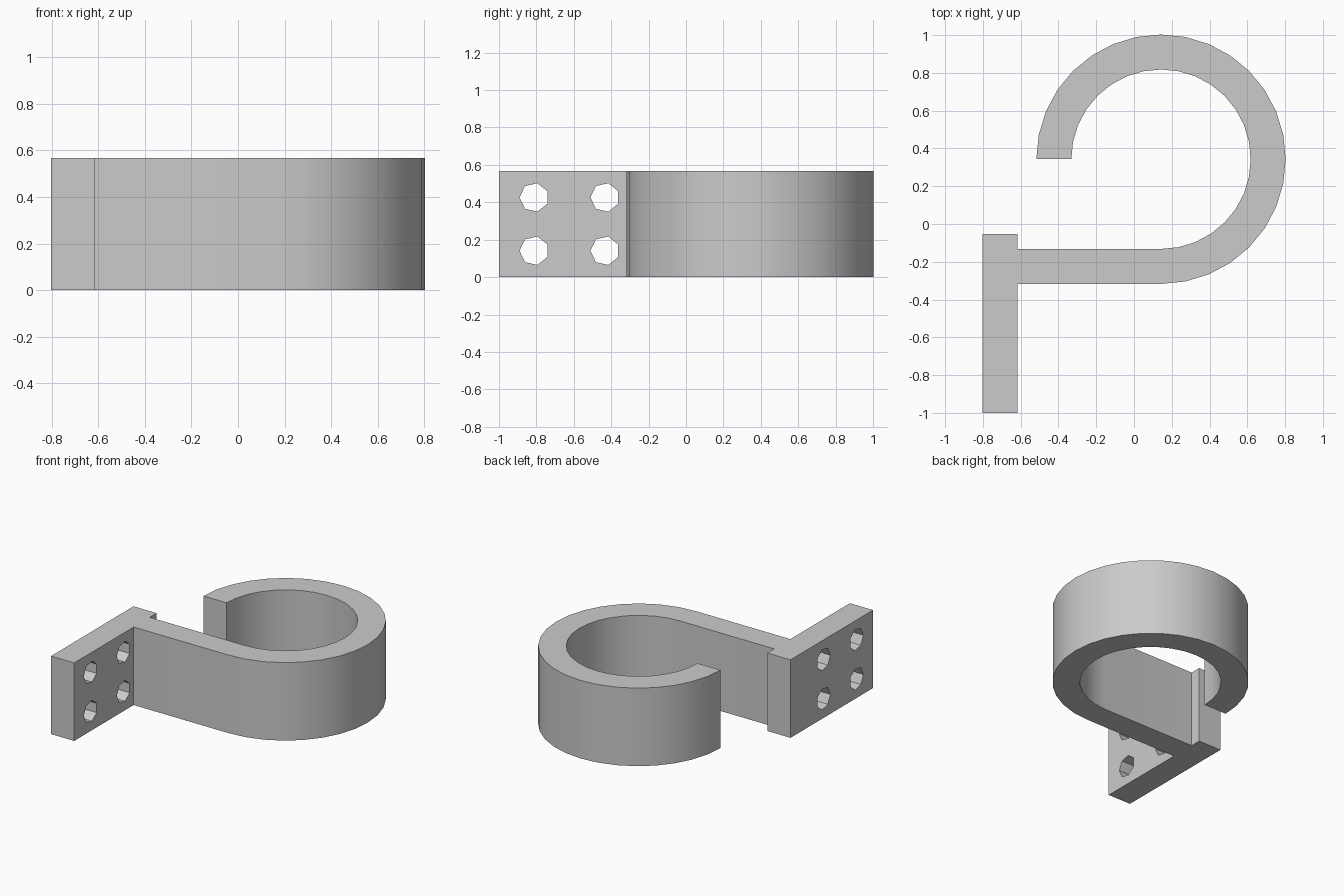
import bpy, bmesh
from math import cos, sin, radians, tau
from mathutils import Matrix

if "Cube" in bpy.data.objects:
    bpy.data.objects.remove(bpy.data.objects["Cube"], do_unlink=True)

HEIGHT = 0.567
CX, CY = 0.143, 0.343               # ring centre
R_OUT, R_IN = 0.66, 0.475
PLATE_L, PLATE_R = -0.803, -0.617   # mounting plate thickness
PLATE_FRONT, PLATE_BACK = -1.0, -0.053
STEPS = 24                          # segments in the three-quarter ring

grey = bpy.data.materials.new("light grey")
grey.use_nodes = True
grey.diffuse_color = (0.6, 0.6, 0.6, 1)
grey.node_tree.nodes["Principled BSDF"].inputs["Base Color"].default_value = (0.6, 0.6, 0.6, 1)


def arc(radius):
    angles = [radians(-90 + 270 * i / STEPS) for i in range(STEPS + 1)]
    return [(CX + radius * cos(a), CY + radius * sin(a)) for a in angles]


def make_object(name, bm):
    bmesh.ops.recalc_face_normals(bm, faces=bm.faces)
    mesh = bpy.data.meshes.new(name)
    bm.to_mesh(mesh)
    bm.free()
    obj = bpy.data.objects.new(name, mesh)
    bpy.context.collection.objects.link(obj)
    return obj


def extrude_outline(name, points, direction):
    bm = bmesh.new()
    face = bm.faces.new([bm.verts.new(p) for p in points])
    result = bmesh.ops.extrude_face_region(bm, geom=[face], use_keep_orig=True)
    top = [v for v in result["geom"] if isinstance(v, bmesh.types.BMVert)]
    bmesh.ops.translate(bm, verts=top, vec=direction)
    return make_object(name, bm)


# Hook bracket: plate, straight arm and open ring share one outline
outline = [(PLATE_L, PLATE_FRONT), (PLATE_R, PLATE_FRONT), (PLATE_R, CY - R_OUT)]
outline += arc(R_OUT) + arc(R_IN)[::-1]
outline += [(PLATE_R, CY - R_IN), (PLATE_R, PLATE_BACK), (PLATE_L, PLATE_BACK)]
bracket = extrude_outline("hook_bracket", [(x, y, 0) for x, y in outline], (0, 0, HEIGHT))
bracket.data.materials.append(grey)

# Four seven-sided screw holes through the plate
for y in (-0.812, -0.433):
    for z in (0.141, 0.426):
        ring = [(PLATE_L - 0.1, y - 0.078 * cos(tau * i / 7), z + 0.078 * sin(tau * i / 7))
                for i in range(7)]
        cutter = extrude_outline("screw_hole_cutter", ring, (0.4, 0, 0))
        cutter.hide_render = True
        mod = bracket.modifiers.new("screw_hole", "BOOLEAN")
        mod.operation = "DIFFERENCE"
        mod.solver = "EXACT"
        mod.object = cutter

# Bake the holes and drop the cutters
bpy.context.view_layer.update()
cut_mesh = bpy.data.meshes.new_from_object(
    bracket.evaluated_get(bpy.context.evaluated_depsgraph_get()))
cutters = [m.object for m in bracket.modifiers]
bracket.modifiers.clear()
bracket.data = cut_mesh
for cutter in cutters:
    bpy.data.objects.remove(cutter, do_unlink=True)
cut_mesh.materials.clear()
cut_mesh.materials.append(grey)
for poly in cut_mesh.polygons:
    poly.material_index = 0

# Smooth ring with crisp corners
bpy.ops.object.select_all(action="DESELECT")
bracket.select_set(True)
bpy.context.view_layer.objects.active = bracket
bpy.ops.object.shade_smooth_by_angle(angle=radians(30))
